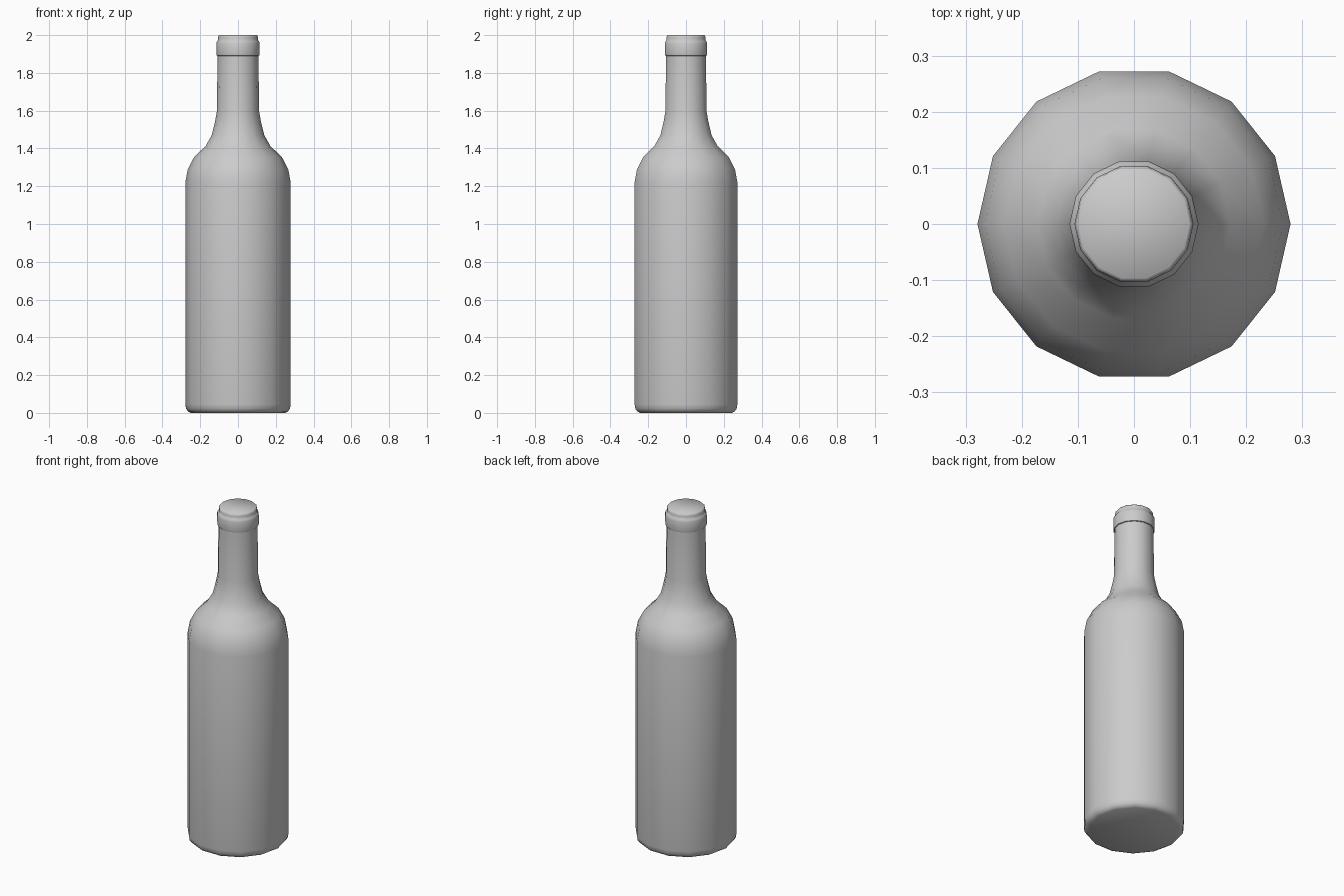
import bpy, bmesh, math

if "Cube" in bpy.data.objects:
    bpy.data.objects.remove(bpy.data.objects["Cube"])

SIDES = 14


def lathe(name, profile, sharp_angle):
    """Revolve (radius, height) points around z, capping both ends."""
    bm = bmesh.new()
    rings = []
    for r, z in profile:
        rings.append([bm.verts.new((r * math.cos(2 * math.pi * i / SIDES),
                                    r * math.sin(2 * math.pi * i / SIDES), z))
                      for i in range(SIDES)])
    for low, high in zip(rings, rings[1:]):
        for i in range(SIDES):
            j = (i + 1) % SIDES
            bm.faces.new((low[i], low[j], high[j], high[i]))
    bm.faces.new(rings[0][::-1])
    bm.faces.new(rings[-1])
    mesh = bpy.data.meshes.new(name)
    bm.to_mesh(mesh)
    bm.free()
    obj = bpy.data.objects.new(name, mesh)
    bpy.context.collection.objects.link(obj)
    bpy.ops.object.select_all(action='DESELECT')
    obj.select_set(True)
    bpy.context.view_layer.objects.active = obj
    bpy.ops.object.shade_smooth_by_angle(angle=math.radians(sharp_angle))
    return obj


# Whole bottle as one lathe profile: base, body, shoulder, neck, lip, mouth
lathe("bottle", [
    (0.250, 0.0), (0.265, 0.008), (0.275, 0.022), (0.279, 0.045),
    (0.279, 1.22),
    (0.266, 1.29), (0.232, 1.355), (0.172, 1.412),
    (0.139, 1.47), (0.122, 1.54), (0.112, 1.595),
    (0.108, 1.89),
    (0.113, 1.892), (0.115, 1.90), (0.115, 1.955), (0.111, 1.967),
    (0.106, 1.972), (0.106, 1.985), (0.104, 1.995), (0.099, 2.0),
], 50)
